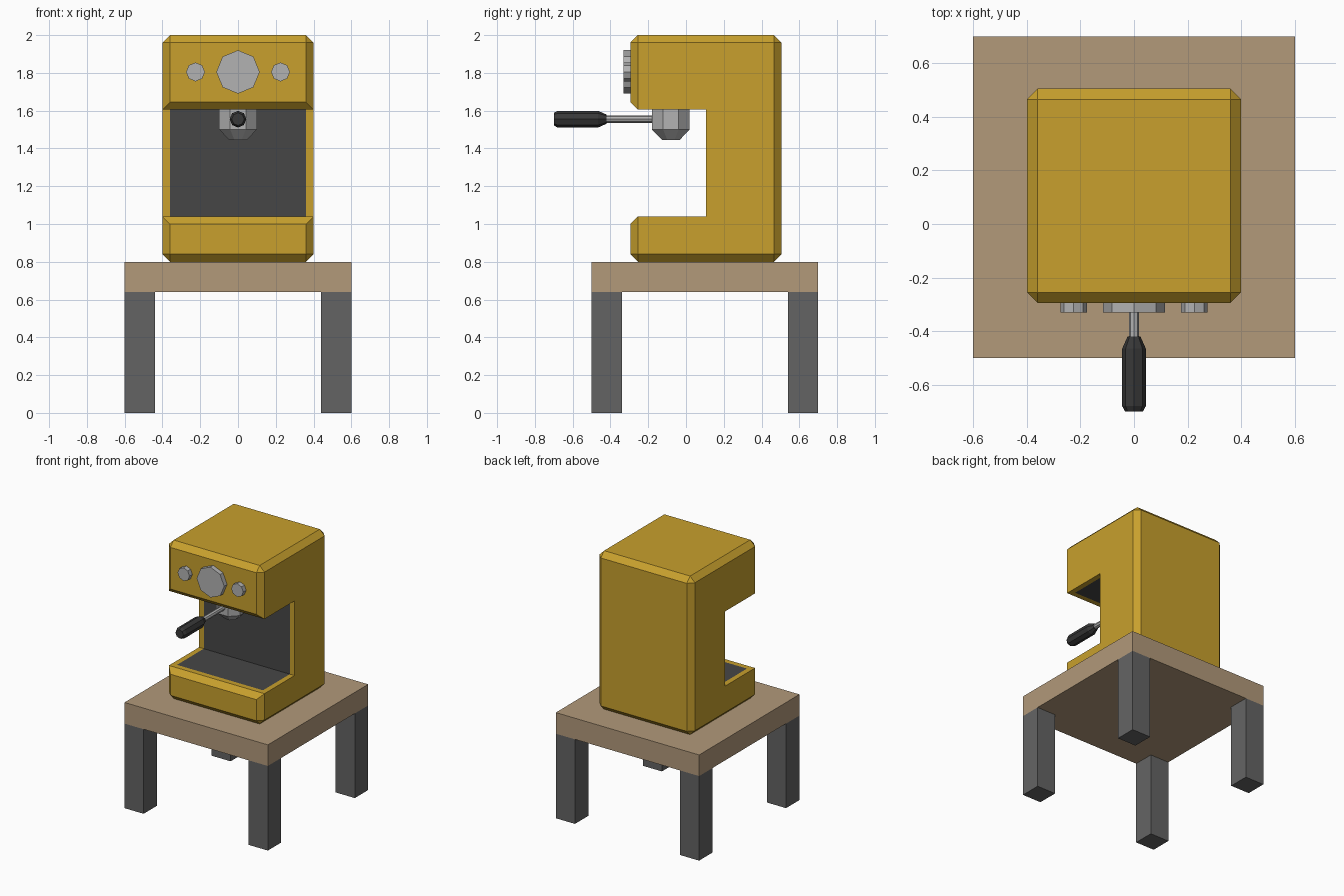
import bpy, bmesh, math
from mathutils import Matrix, Vector

if "Cube" in bpy.data.objects:
    bpy.data.objects.remove(bpy.data.objects["Cube"])


def material(name, rgb):
    m = bpy.data.materials.new(name)
    m.diffuse_color = (*rgb, 1)
    m.use_nodes = True
    m.node_tree.nodes["Principled BSDF"].inputs["Base Color"].default_value = m.diffuse_color
    return m


YELLOW = material("mustard enamel", (0.578, 0.352, 0.026))
DARK = material("dark grey panel", (0.061, 0.061, 0.061))
STEEL = material("light grey metal", (0.445, 0.445, 0.445))
WOOD = material("tan table top", (0.445, 0.319, 0.195))
LEG = material("grey legs", (0.127, 0.127, 0.127))
BLACK = material("black grip", (0.04, 0.04, 0.04))


def finish(bm, name, *mats):
    bmesh.ops.recalc_face_normals(bm, faces=bm.faces)
    mesh = bpy.data.meshes.new(name)
    bm.to_mesh(mesh)
    bm.free()
    for m in mats:
        mesh.materials.append(m)
    ob = bpy.data.objects.new(name, mesh)
    bpy.context.collection.objects.link(ob)
    return ob


def box(name, lo, hi, mat):
    lo, hi = Vector(lo), Vector(hi)
    bm = bmesh.new()
    bmesh.ops.create_cube(bm, size=1, matrix=Matrix.Translation((lo + hi) / 2)
                          @ Matrix.Diagonal((*(hi - lo), 1)))
    return finish(bm, name, mat)


def lathe(name, origin, profile, mat, along_y=False, turn=0.0, sides=8):
    """Stack of (radius, distance) rings, along z or along y, with capped ends."""
    bm = bmesh.new()
    rings = []
    for r, d in profile:
        ring = []
        for i in range(sides):
            a = 2 * math.pi * i / sides + turn
            u, v = r * math.cos(a), r * math.sin(a)
            p = Vector((u, d, v)) if along_y else Vector((u, v, d))
            ring.append(bm.verts.new(Vector(origin) + p))
        rings.append(ring)
    for a, b in zip(rings, rings[1:]):
        for i in range(sides):
            j = (i + 1) % sides
            bm.faces.new((a[i], a[j], b[j], b[i]))
    bm.faces.new(rings[0])
    bm.faces.new(rings[-1])
    return finish(bm, name, mat)


# Table
box("table_top", (-0.6, -0.5, 0.64), (0.6, 0.7, 0.8), WOOD)
for side, x in (("left", -0.52), ("right", 0.52)):
    for end, y in (("front", -0.42), ("back", 0.62)):
        box(f"{end}_{side}_leg", (x - 0.08, y - 0.08, 0), (x + 0.08, y + 0.08, 0.64), LEG)

# Machine body: C-shaped side profile, chamfered, with inset dark lining
W, FRONT, BACK, BASE, TOP = 0.4, -0.295, 0.505, 0.8, 2.0
WALL, TRAY, HEAD = 0.105, 1.04, 1.605
profile = [(FRONT, BASE), (BACK, BASE), (BACK, TOP), (FRONT, TOP),
           (FRONT, HEAD), (WALL, HEAD), (WALL, TRAY), (FRONT, TRAY)]


def near(a, b):
    return abs(a - b) < 1e-4


bm = bmesh.new()
face = bm.faces.new([bm.verts.new((-W, y, z)) for y, z in profile])
ext = bmesh.ops.extrude_face_region(bm, geom=[face])
bmesh.ops.translate(bm, vec=(2 * W, 0, 0),
                    verts=[g for g in ext["geom"] if isinstance(g, bmesh.types.BMVert)])
bmesh.ops.recalc_face_normals(bm, faces=bm.faces)
edges = []
for e in bm.edges:
    c = (e.verts[0].co + e.verts[1].co) / 2
    on_side = near(abs(c.x), W)
    on_y = near(c.y, FRONT) or near(c.y, BACK)
    on_z = near(c.z, BASE) or near(c.z, TOP)
    lip = near(c.y, FRONT) and (near(c.z, TRAY) or near(c.z, HEAD))
    if on_side + on_y + on_z >= 2 or (lip and not on_side):
        edges.append(e)
bmesh.ops.bevel(bm, geom=edges, offset=0.04, offset_type='OFFSET', segments=1,
                profile=0.5, affect='EDGES')
lining = [f for f in bm.faces
          if all(near(v.co.z, TRAY) for v in f.verts)
          or all(near(v.co.z, HEAD) for v in f.verts)
          or all(near(v.co.y, WALL) for v in f.verts)]
bmesh.ops.inset_region(bm, faces=lining, thickness=0.04, depth=0,
                       use_boundary=True, use_even_offset=True)
for f in lining:
    f.material_index = 1
finish(bm, "machine_body", YELLOW, DARK)

# Gauge and knobs on the front
for name, x, r in (("gauge", 0, 0.115), ("left_knob", -0.225, 0.05), ("right_knob", 0.225, 0.05)):
    lathe(name, (x, 0, 1.805), [(r, -0.33), (r, -0.29)], STEEL, along_y=True)

# Brew head with handle
lathe("brew_head", (0, -0.08, 0), [(0.05, 1.445), (0.108, 1.5), (0.108, 1.607)],
      STEEL, turn=math.pi / 8)
lathe("handle_rod", (0, 0, 1.555), [(0.019, -0.43), (0.019, -0.1)], STEEL, along_y=True)
lathe("handle_grip", (0, 0, 1.555),
      [(0.033, -0.7), (0.044, -0.68), (0.044, -0.465), (0.024, -0.42)], BLACK, along_y=True)
